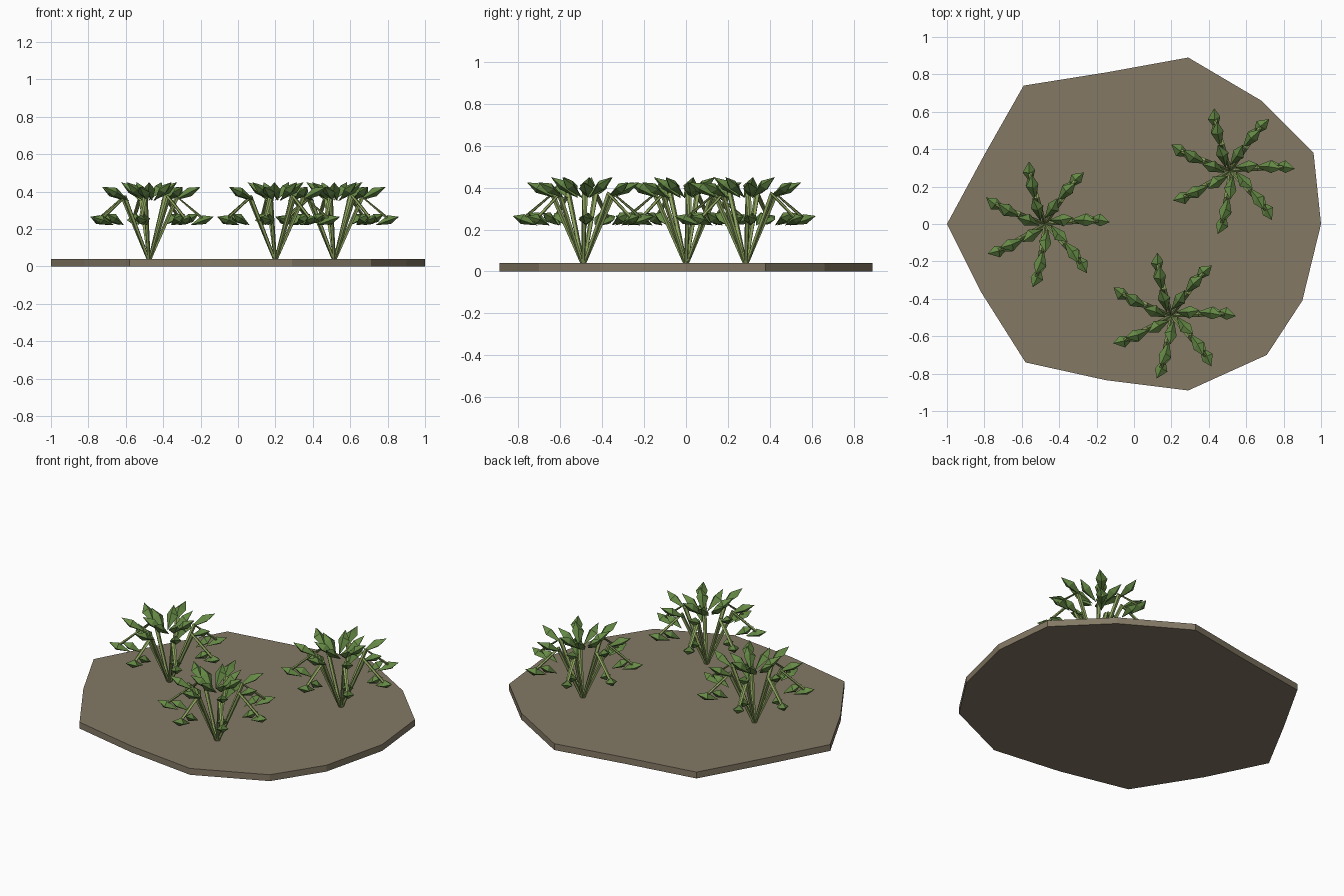
import bpy, bmesh
from math import sin, cos, tau, radians
from mathutils import Vector, Matrix

if "Cube" in bpy.data.objects:
    bpy.data.objects.remove(bpy.data.objects["Cube"])


def material(name, rgb):
    m = bpy.data.materials.new(name)
    m.diffuse_color = (*rgb, 1)
    m.use_nodes = True
    m.node_tree.nodes["Principled BSDF"].inputs["Base Color"].default_value = m.diffuse_color
    return m


def finish(name, bm, mat):
    bmesh.ops.recalc_face_normals(bm, faces=bm.faces)
    me = bpy.data.meshes.new(name)
    bm.to_mesh(me)
    bm.free()
    me.materials.append(mat)
    ob = bpy.data.objects.new(name, me)
    bpy.context.collection.objects.link(ob)
    return ob


soil = material("soil", (0.23, 0.19, 0.13))
stem_green = material("stem_green", (0.26, 0.36, 0.11))
leaf_green = material("leaf_green", (0.13, 0.25, 0.06))

# Irregular flat patch of soil
outline = [(-1, 0), (-.8, .37), (-.59, .74), (-.15, .81), (.29, .89), (.68, .66), (.96, .38),
           (1, 0), (.9, -.41), (.71, -.7), (.29, -.89), (-.15, -.835), (-.58, -.74), (-.82, -.36)]
bm = bmesh.new()
face = bm.faces.new([bm.verts.new((x, y, 0)) for x, y in outline])
top = bmesh.ops.extrude_face_region(bm, geom=[face])
bmesh.ops.translate(bm, vec=(0, 0, .04), verts=[v for v in top["geom"] if isinstance(v, bmesh.types.BMVert)])
if not face.is_valid or len(bm.faces) < len(outline) + 2:
    bm.faces.new([v for v in bm.verts if v.co.z == 0])
finish("soil_patch", bm, soil)


def tube(bm, pts, radii, sides=5):
    # Round sections swept along a path in the xz plane
    rings = []
    for i, p in enumerate(pts):
        d = (Vector(pts[min(i + 1, len(pts) - 1)]) - Vector(pts[max(i - 1, 0)])).normalized()
        n = Vector((-d.z, 0, d.x))
        rings.append([bm.verts.new(Vector(p) + radii[i] * (cos(tau * k / sides) * n + Vector((0, sin(tau * k / sides), 0))))
                      for k in range(sides)])
    for a, b in zip(rings, rings[1:]):
        for k in range(sides):
            j = (k + 1) % sides
            bm.faces.new((a[k], a[j], b[j], b[k]))
    bm.faces.new(rings[0])
    bm.faces.new(rings[-1])


def leaf(bm, base, tip, side):
    # Pointed, faceted leaf widening past its middle
    a, b = Vector(base), Vector(tip)
    d = (b - a).normalized()
    up = Vector((-d.z, 0, d.x))
    mid = a.lerp(b, .6)
    ring = [bm.verts.new(mid + v) for v in
            (up * .028, Vector((0, .034, 0)), up * -.022, Vector((0, -.034, 0)))]
    ends = [bm.verts.new(a), bm.verts.new(b + Vector((0, side * .012, 0)))]
    for k in range(4):
        for e in ends:
            bm.faces.new((ring[k], ring[(k + 1) % 4], e))


# Leaves of one frond: two on the raised knee, two on the drooping end
leaves = [((.02, .020, .35), (.15, .022, .45), 1), ((.13, .022, .35), (.275, .022, .425), -1),
          ((.16, .022, .22), (.265, .022, .28), 1), ((.22, .022, .22), (.345, .022, .265), -1)]

# Three bushes of seven arching fronds
for n, (x, y, turn) in enumerate([(-.475, 0, 0), (.2, -.49, -2), (.515, .285, 0)], 1):
    stems, foliage = bmesh.new(), bmesh.new()
    for k in range(7):
        rot = Matrix.Translation((x, y, 0)) @ Matrix.Rotation(tau * k / 7 + radians(turn), 4, 'Z')
        for target, build in ((stems, 0), (foliage, 1)):
            old = set(target.verts)
            if build:
                for l in leaves:
                    leaf(target, *l)
            else:
                tube(target, [(.005, 0, .038), (.15, .012, .37), (.31, .02, .235)], [.009, .014, .009])
            bmesh.ops.transform(target, matrix=rot, verts=[v for v in target.verts if v not in old])
    finish(f"bush_{n}_stems", stems, stem_green)
    finish(f"bush_{n}_leaves", foliage, leaf_green)
